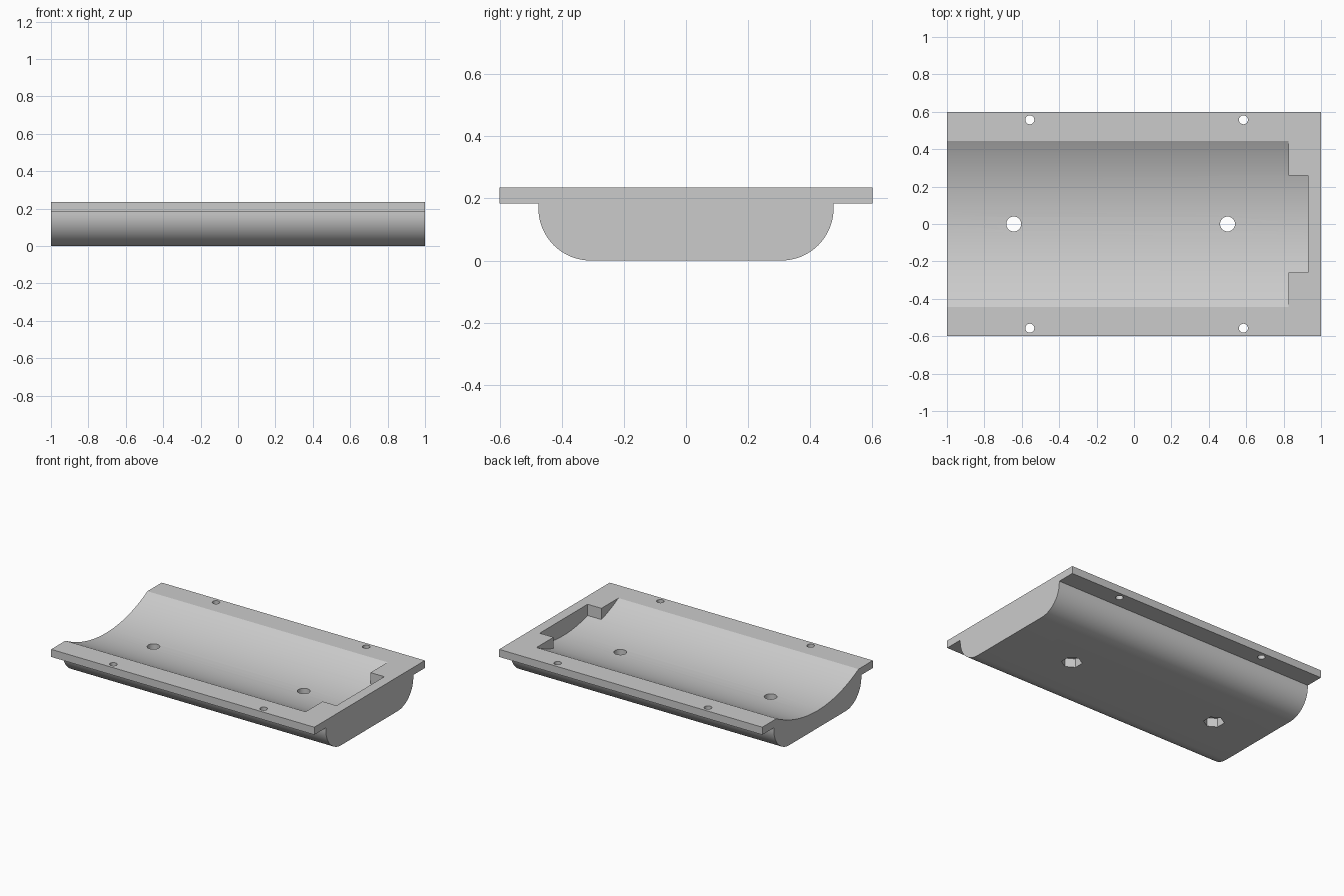
import bpy, bmesh, math
from mathutils import Matrix

cube = bpy.data.objects.get("Cube")
if cube:
    bpy.data.objects.remove(cube)

grey = bpy.data.materials.new("light_grey")
grey.use_nodes = True
colour = (0.6, 0.6, 0.6, 1)
grey.diffuse_color = colour
for node in grey.node_tree.nodes:
    if node.type == 'BSDF_PRINCIPLED':
        node.inputs["Base Color"].default_value = colour


def finish(name, bm):
    bmesh.ops.recalc_face_normals(bm, faces=bm.faces)
    mesh = bpy.data.meshes.new(name)
    bm.to_mesh(mesh)
    bm.free()
    obj = bpy.data.objects.new(name, mesh)
    mesh.materials.append(grey)
    bpy.context.collection.objects.link(obj)
    return obj


def prism(name, outline, x0, x1):
    """Extrude a (y, z) outline along x."""
    bm = bmesh.new()
    face = bm.faces.new([bm.verts.new((x0, y, z)) for y, z in outline])
    new = bmesh.ops.extrude_face_region(bm, geom=[face])["geom"]
    moved = [v for v in new if isinstance(v, bmesh.types.BMVert)]
    bmesh.ops.translate(bm, verts=moved, vec=(x1 - x0, 0, 0))
    return finish(name, bm)


def drill(name, x, y, radius, z0, z1, sides):
    bm = bmesh.new()
    bmesh.ops.create_cone(bm, cap_ends=True, segments=sides, radius1=radius,
                          radius2=radius, depth=z1 - z0,
                          matrix=Matrix.Translation((x, y, (z0 + z1) / 2)))
    return finish(name, bm)


def cut(target, cutter):
    cutter.hide_render = True
    mod = target.modifiers.new("cut", 'BOOLEAN')
    mod.operation = 'DIFFERENCE'
    mod.solver = 'EXACT'
    mod.object = cutter
    bpy.context.view_layer.objects.active = target
    bpy.ops.object.modifier_apply(modifier=mod.name)
    bpy.data.objects.remove(cutter)


TOP, FLANGE = 0.235, 0.183

# Rounded tray body with side flanges
BODY, R = 0.475, 0.168
half = [(0.6, TOP), (0.6, FLANGE), (BODY, FLANGE)]
for i in range(17):
    a = math.pi / 2 * i / 16
    half.append((BODY - R + R * math.cos(a), R - R * math.sin(a)))
tray = prism("tray", half + [(-y, z) for y, z in reversed(half)], -1, 1)

# Shallow cylindrical trough, open at one end
WIDTH, DEPTH = 0.445, 0.115
radius = (WIDTH ** 2 + DEPTH ** 2) / (2 * DEPTH)
sweep = math.asin(WIDTH / radius)
arc = []
for i in range(25):
    a = sweep * (i / 12 - 1)
    arc.append((radius * math.sin(a), TOP - DEPTH + radius * (1 - math.cos(a))))
trough = prism("trough_cutter", arc + [(WIDTH, 0.4), (-WIDTH, 0.4)], -1.1, 0.93)

# Shoulders that narrow the trough at the closed end
for side in (-1, 1):
    shoulder = [(side * y, z) for y, z in
                ((0.26, -0.1), (0.7, -0.1), (0.7, 0.6), (0.26, 0.6))]
    cut(trough, prism("shoulder_cutter", shoulder, 0.825, 1.1))
cut(tray, trough)

# Floor holes with hexagonal nut pockets underneath
for x in (-0.643, 0.5):
    cut(tray, drill("floor_hole_cutter", x, 0, 0.04, -0.1, 0.4, 32))
    cut(tray, drill("nut_pocket_cutter", x, 0, 0.065, -0.1, 0.06, 6))

# Flange screw holes
for x in (-0.557, 0.585):
    for y in (-0.557, 0.557):
        cut(tray, drill("flange_hole_cutter", x, y, 0.024, 0.1, 0.4, 24))

# Smooth curved surfaces, keep hard edges
bpy.ops.object.select_all(action='DESELECT')
tray.select_set(True)
bpy.context.view_layer.objects.active = tray
bpy.ops.object.shade_smooth_by_angle(angle=math.radians(25))
